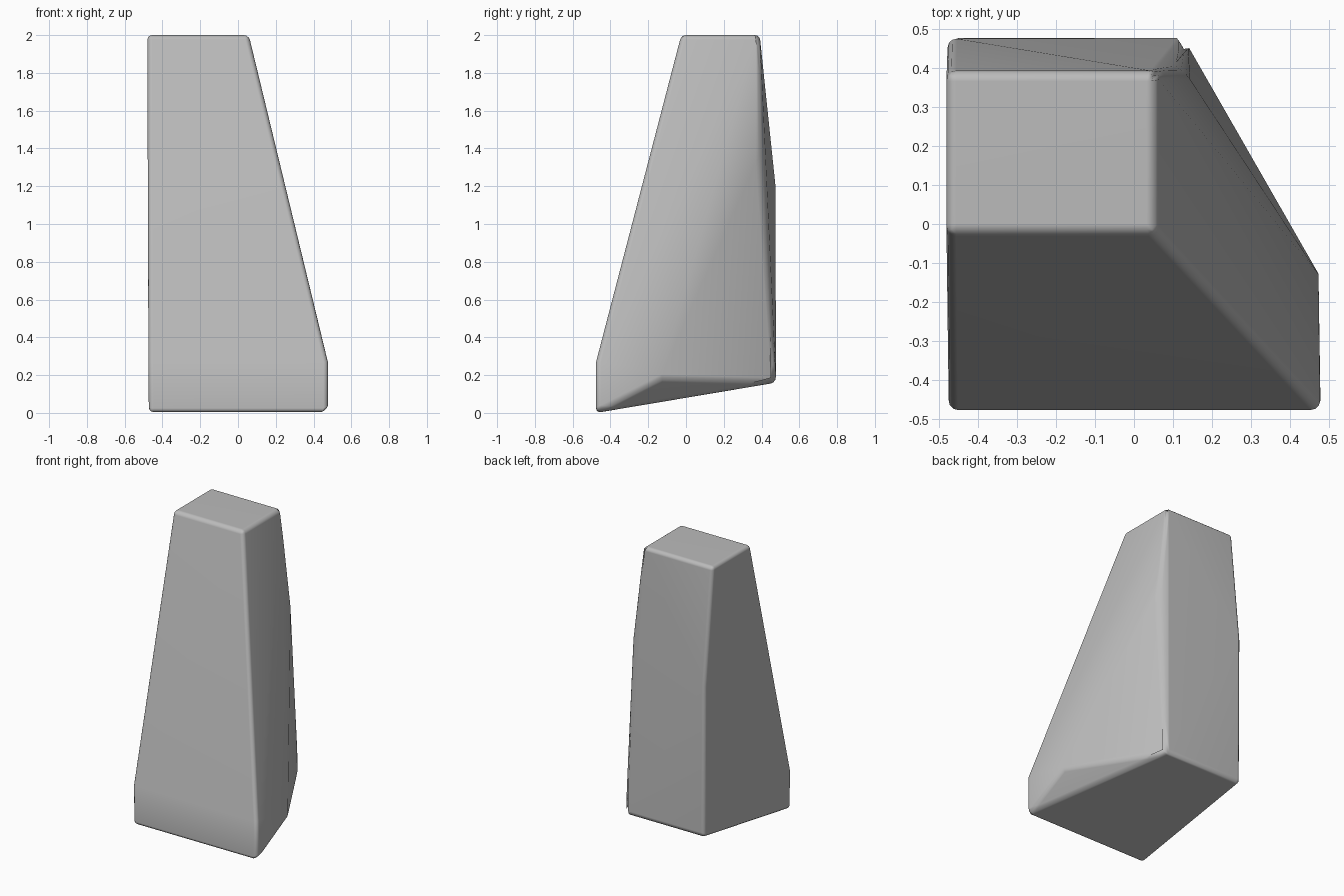
import bpy, bmesh, math

if "Cube" in bpy.data.objects:
    bpy.data.objects.remove(bpy.data.objects["Cube"], do_unlink=True)

grey = bpy.data.materials.new("stone grey")
grey.use_nodes = True
colour = (0.5, 0.5, 0.5, 1)
grey.diffuse_color = colour
grey.node_tree.nodes["Principled BSDF"].inputs["Base Color"].default_value = colour

# Corner points of the tapered block
corners = [
    # flat top
    (-0.48, -0.025, 2), (0.057, -0.025, 2), (0.057, 0.39, 2), (-0.48, 0.39, 2),
    # upright front lip
    (-0.475, -0.476, 0.27), (0.477, -0.476, 0.27),
    (-0.472, -0.476, 0), (0.477, -0.476, 0),
    # right flank and back ridge
    (0.477, -0.125, 0.18), (0.13, 0.39, 1.37),
    # back wall
    (0.127, 0.476, 0.16), (-0.472, 0.476, 0.16), (-0.477, 0.476, 1.2),
]

# Wrap the corners in a closed faceted skin
bm = bmesh.new()
for c in corners:
    bm.verts.new(c)
bmesh.ops.convex_hull(bm, input=bm.verts[:])
bmesh.ops.dissolve_limit(bm, angle_limit=math.radians(2),
                         verts=bm.verts[:], edges=bm.edges[:])
bmesh.ops.recalc_face_normals(bm, faces=bm.faces[:])
mesh = bpy.data.meshes.new("stone_block")
bm.to_mesh(mesh)
bm.free()

block = bpy.data.objects.new("stone_block", mesh)
bpy.context.collection.objects.link(block)
mesh.materials.append(grey)
for p in mesh.polygons:
    p.use_smooth = True

# Rounded edges
bevel = block.modifiers.new("rounded_edges", 'BEVEL')
bevel.width = 0.025
bevel.segments = 3
bevel.limit_method = 'ANGLE'
bevel.angle_limit = math.radians(25)
normals = block.modifiers.new("face_normals", 'WEIGHTED_NORMAL')
normals.keep_sharp = True
